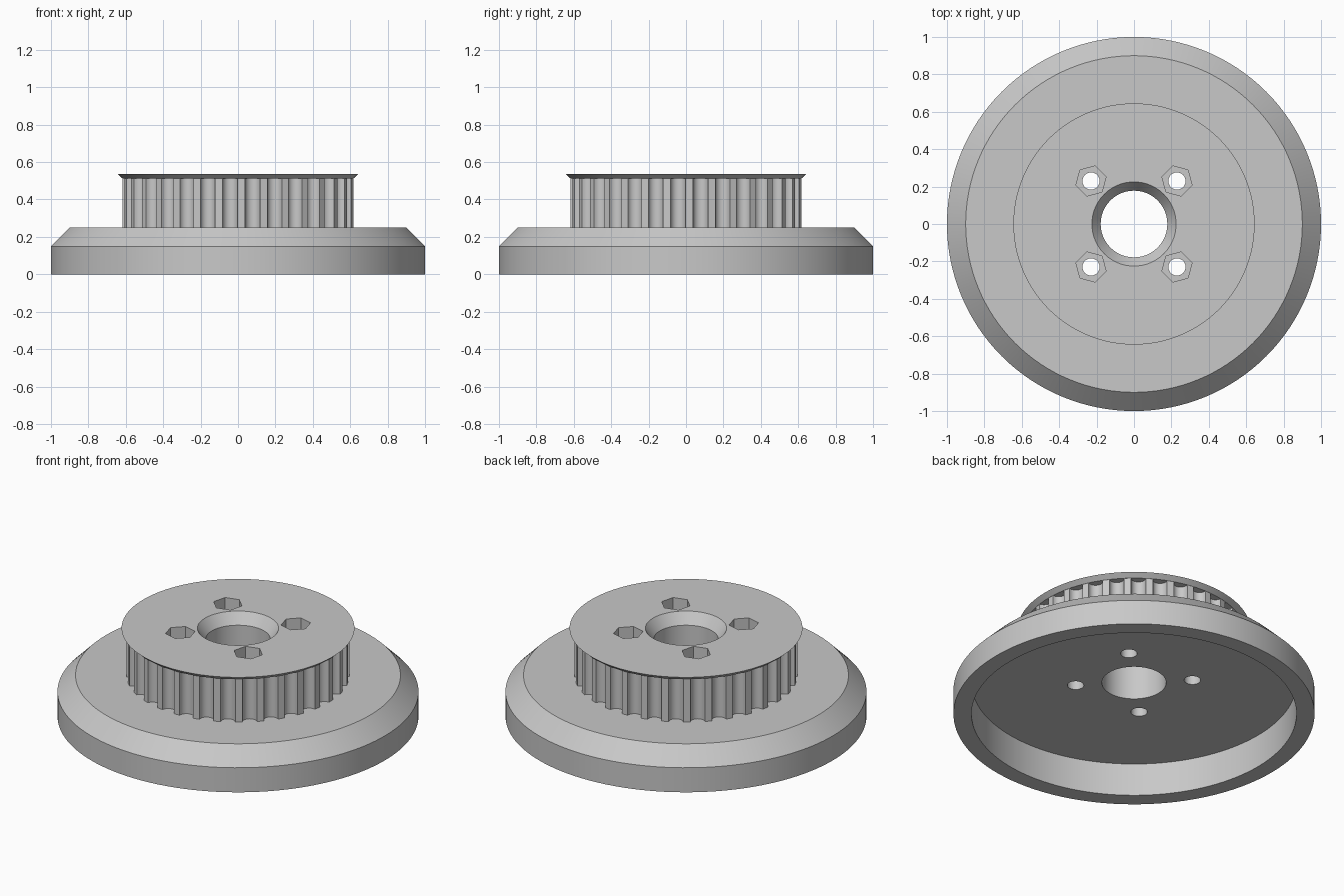
import bpy, bmesh, math
from mathutils import Vector

cube = bpy.data.objects.get("Cube")
if cube:
    bpy.data.objects.remove(cube, do_unlink=True)

grey = bpy.data.materials.new("plain_grey")
grey.use_nodes = True
colour = (0.58, 0.58, 0.58, 1)
grey.diffuse_color = colour
grey.node_tree.nodes["Principled BSDF"].inputs["Base Color"].default_value = colour

SEGMENTS = 128
TEETH = 32
BORE = 0.178
TOP = 0.537
FLANGE_Z = 0.513
BASE_TOP = 0.25


def loft(name, loops):
    """Join matching rings of points into a closed tube-like solid."""
    bm = bmesh.new()
    rings = [[bm.verts.new(p) for p in loop] for loop in loops]
    n = len(rings[0])
    for a, b in zip(rings, rings[1:] + rings[:1]):
        for i in range(n):
            j = (i + 1) % n
            bm.faces.new((a[i], a[j], b[j], b[i]))
    bmesh.ops.recalc_face_normals(bm, faces=bm.faces)
    mesh = bpy.data.meshes.new(name)
    bm.to_mesh(mesh)
    bm.free()
    mesh.materials.append(grey)
    obj = bpy.data.objects.new(name, mesh)
    bpy.context.collection.objects.link(obj)
    return obj


def lathe(name, profile):
    angles = [math.tau * i / SEGMENTS for i in range(SEGMENTS)]
    return loft(name, [[(r * math.cos(a), r * math.sin(a), z) for a in angles]
                       for r, z in profile])


def activate(obj):
    bpy.ops.object.select_all(action='DESELECT')
    obj.select_set(True)
    bpy.context.view_layer.objects.active = obj


def cut(obj, sides, radius, low, high, turn=0):
    """Cut four prisms, one on each diagonal, through the object."""
    for k in range(4):
        a = math.radians(45 + 90 * k)
        bpy.ops.mesh.primitive_cylinder_add(
            vertices=sides, radius=radius, depth=high - low,
            location=(0.325 * math.cos(a), 0.325 * math.sin(a), (low + high) / 2),
            rotation=(0, 0, a + turn))
        cutter = bpy.context.object
        cutter.data.materials.append(grey)
        activate(obj)
        mod = obj.modifiers.new("cut", 'BOOLEAN')
        mod.operation = 'DIFFERENCE'
        mod.solver = 'EXACT'
        mod.object = cutter
        bpy.ops.object.modifier_apply(modifier=mod.name)
        bpy.data.objects.remove(cutter, do_unlink=True)


# Chamfered base, hollow underneath
base = lathe("base_disc", [(BORE, 0.2), (0.9, 0.2), (0.9, 0), (1, 0),
                           (1, 0.15), (0.9, BASE_TOP), (BORE, BASE_TOP)])

# Hub core with flared top flange and countersunk bore
hub = lathe("hub_and_flange", [(BORE, BASE_TOP), (0.56, BASE_TOP), (0.56, FLANGE_Z),
                               (0.618, FLANGE_Z), (0.645, TOP), (0.225, TOP),
                               (BORE, TOP - 0.065)])

# Toothed ring with round grooves
outer, inner = [], []
for k in range(TEETH):
    a = -math.pi / 2 - 0.069 + math.tau * k / TEETH
    centre = Vector((math.cos(a), math.sin(a))) * 0.616
    for i in range(11):
        b = a - math.pi / 2 - math.pi * i / 10
        p = centre + 0.041 * Vector((math.cos(b), math.sin(b)))
        outer.append(p)
        inner.append(p.normalized() * 0.55)
ring = loft("toothed_ring", [[(p.x, p.y, z) for p in loop] for loop, z in
                             ((outer, BASE_TOP), (outer, FLANGE_Z),
                              (inner, FLANGE_Z), (inner, BASE_TOP))])

# Bolt holes through everything, hexagonal nut pockets from the top
cut(base, 32, 0.046, 0.1, 0.4)
cut(hub, 32, 0.046, 0.1, 0.7)
cut(hub, 6, 0.083, TOP - 0.15, 0.7, math.pi / 2)

for obj in (base, hub, ring):
    activate(obj)
    bpy.ops.object.shade_smooth_by_angle(angle=math.radians(30))
